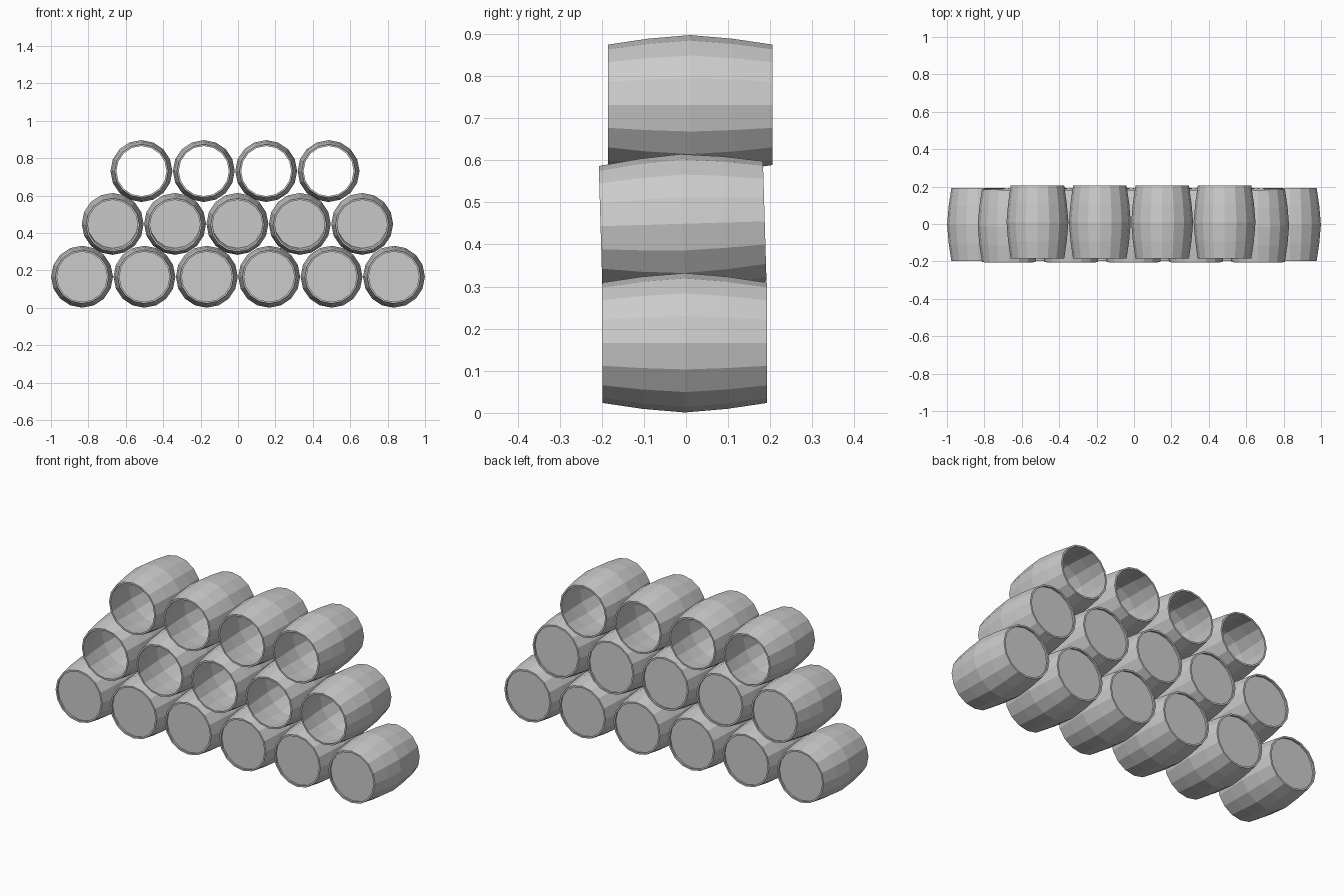
import bpy, bmesh, math

if "Cube" in bpy.data.objects:
    bpy.data.objects.remove(bpy.data.objects["Cube"])

SIDES = 16
# closed wall profile (radius, y): outer bulge forward, inner bulge back
OUTER = [(0.143, -0.195), (0.157, -0.1), (0.1655, 0), (0.157, 0.1), (0.143, 0.195)]
INNER = [(r - 0.009, y) for r, y in reversed(OUTER)]
LID_Y, LID_R = 0.183, 0.136


def ring(bm, r, y):
    return [bm.verts.new((r * math.cos(2 * math.pi * i / SIDES), y,
                          r * math.sin(2 * math.pi * i / SIDES))) for i in range(SIDES)]


def barrel_mesh(name, lids):
    bm = bmesh.new()
    # staves: revolved hollow shell
    rings = [ring(bm, r, y) for r, y in OUTER + INNER]
    for a, b in zip(rings, rings[1:] + rings[:1]):
        for i in range(SIDES):
            j = (i + 1) % SIDES
            bm.faces.new((a[i], a[j], b[j], b[i]))
    bmesh.ops.recalc_face_normals(bm, faces=bm.faces)
    # recessed end lids
    for side in lids:
        f = bm.faces.new(ring(bm, LID_R, side * LID_Y))
        f.normal_update()
        if f.normal.y * side < 0:
            f.normal_flip()
    me = bpy.data.meshes.new(name)
    bm.to_mesh(me)
    bm.free()
    return me


def barrel_row(name, count, x_mid, y, z, tilt, lids):
    me = barrel_mesh(name, lids)
    for i in range(count):
        ob = bpy.data.objects.new(f"{name}_{i + 1}", me)
        ob.location = (x_mid + (i - (count - 1) / 2) * 0.3335, y, z)
        ob.rotation_euler.x = math.radians(tilt)
        bpy.context.collection.objects.link(ob)


# bottom row closed at both ends, middle closed at the back, top open
barrel_row("bottom_barrel", 6, 0, -0.003, 0.1665, 0, (-1, 1))
barrel_row("middle_barrel", 5, -0.003, -0.008, 0.449, 1.7, (1,))
barrel_row("top_barrel", 4, -0.016, 0.01, 0.7315, 0, ())
